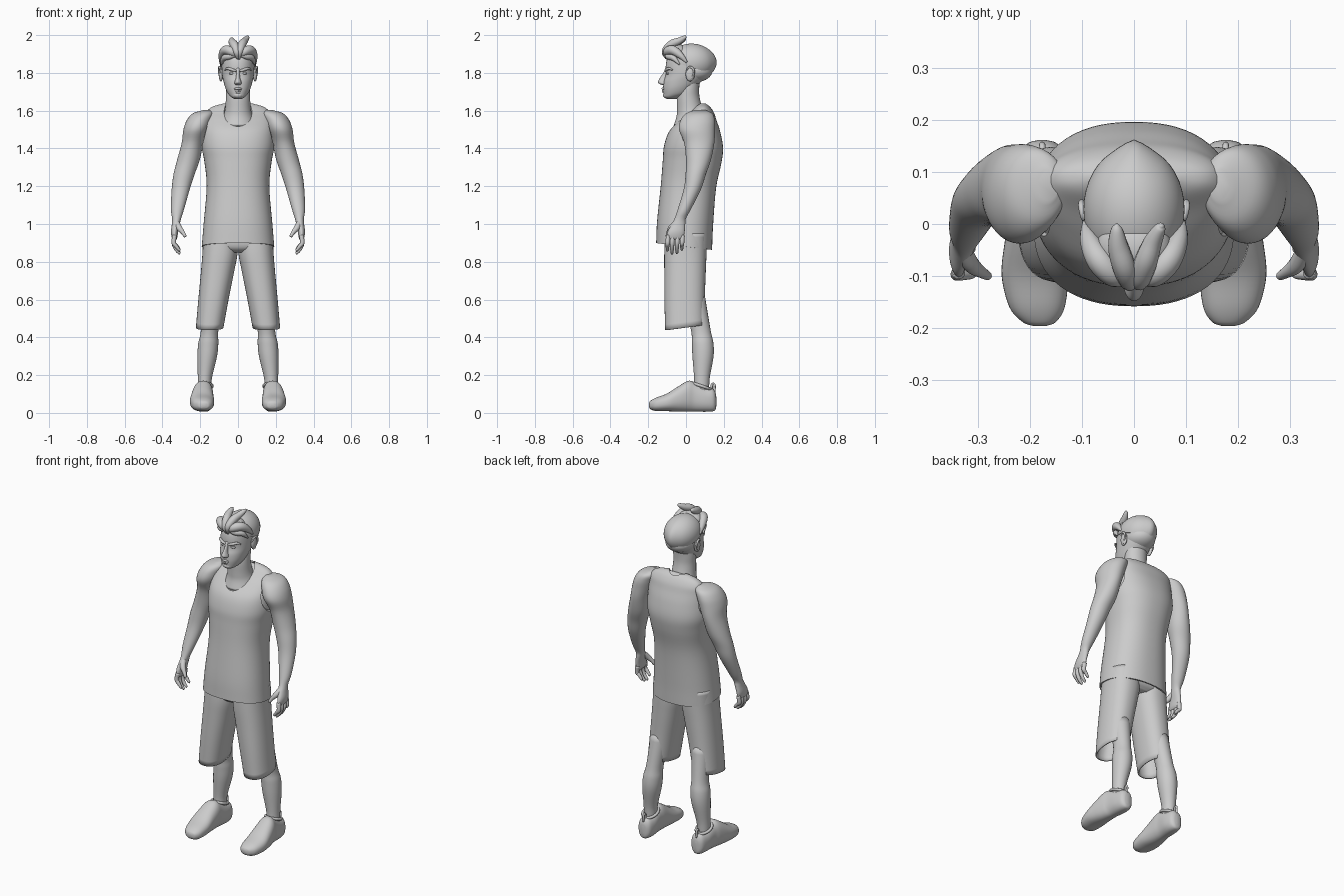
import bpy, bmesh, math
from mathutils import Vector


def spline(rows, k=5):
    """Catmull-Rom interpolation of rows of numbers."""
    p = [Vector(r) for r in rows]
    p = [2 * p[0] - p[1]] + p + [2 * p[-1] - p[-2]]
    out = []
    for i in range(1, len(p) - 2):
        a, b, c, d = p[i - 1:i + 3]
        for j in range(k):
            t = j / k
            out.append(.5 * (2 * b + (c - a) * t + (2 * a - 5 * b + 4 * c - d) * t * t
                             + (3 * b - a - 3 * c + d) * t ** 3))
    return out + [p[-2]]


def finish(name, bm, mirror=False):
    bmesh.ops.recalc_face_normals(bm, faces=bm.faces[:])
    for f in bm.faces:
        f.smooth = True
    me = bpy.data.meshes.new(name)
    bm.to_mesh(me)
    bm.free()
    ob = bpy.data.objects.new(name, me)
    bpy.context.collection.objects.link(ob)
    if mirror:
        m = ob.modifiers.new("mirror", 'MIRROR')
        m.use_clip = m.use_mirror_merge = False
    return ob


def skin(name, rings, mirror=False, caps=(1, 1)):
    bm = bmesh.new()
    vs = [[bm.verts.new(v) for v in r] for r in rings]
    n = len(vs[0])
    for a, b in zip(vs, vs[1:]):
        for i in range(n):
            j = (i + 1) % n
            bm.faces.new((a[i], a[j], b[j], b[i]))
    for on, r in zip(caps, (vs[0], vs[-1])):
        if on:
            bm.faces.new(r)
    return finish(name, bm, mirror)


def loft(name, rows, axis='Z', p=2.0, n=40, mirror=False, caps=(1, 1), slant=0.0):
    """rows: (t, centre u, centre v, radius u, radius v) along the axis."""
    rings, rows = [], spline(rows)
    t0, t1 = rows[0][0], rows[-1][0]
    for t, cu, cv, ru, rv in rows:
        ring = []
        for i in range(n):
            c, s = math.cos(math.tau * i / n), math.sin(math.tau * i / n)
            u = cu + ru * math.copysign(abs(c) ** (2 / p), c)
            v = cv + rv * math.copysign(abs(s) ** (2 / p), s)
            h = t + slant * v * (t1 - t) / (t1 - t0)
            ring.append((u, v, h) if axis == 'Z' else (u, h, v))
        rings.append(ring)
    return skin(name, rings, mirror, caps)


def tube(name, rows, mirror=False, flat=1.0, n=14):
    """rows: (x, y, z, radius) along a free path."""
    rows, rings = spline(rows), []
    for i, r in enumerate(rows):
        d = (rows[min(i + 1, len(rows) - 1)].xyz - rows[max(i - 1, 0)].xyz).normalized()
        a = d.cross(Vector((1, .2, .1))).normalized()
        b = d.cross(a)
        rings.append([r.xyz + r.w * (a * math.cos(math.tau * k / n) * flat
                                     + b * math.sin(math.tau * k / n)) for k in range(n)])
    return skin(name, rings, mirror)


def ball(name, c, r, mirror=False, cut=None):
    bm = bmesh.new()
    bmesh.ops.create_uvsphere(bm, u_segments=40, v_segments=28, radius=1)
    for v in bm.verts:
        v.co = Vector([c[i] + v.co[i] * r[i] for i in range(3)])
    if cut:
        g = bm.verts[:] + bm.edges[:] + bm.faces[:]
        bmesh.ops.bisect_plane(bm, geom=g, plane_co=cut[0], plane_no=cut[1], clear_inner=True)
        bmesh.ops.holes_fill(bm, edges=[e for e in bm.edges if e.is_boundary])
    return finish(name, bm, mirror)


def solidify(ob, t):
    m = ob.modifiers.new("thickness", 'SOLIDIFY')
    m.thickness, m.offset = t, -1


# Tank top: lofted shell with neck and arm openings
torso = [(.88, 0, -.01, .192, .148), (1.0, 0, -.005, .182, .148), (1.2, 0, .013, .166, .146),
         (1.33, 0, .032, .178, .155), (1.41, 0, .04, .192, .156), (1.49, 0, .047, .19, .135),
         (1.55, 0, .065, .183, .097), (1.59, 0, .082, .17, .066), (1.62, 0, .088, .138, .04),
         (1.637, 0, .088, .08, .018)]
shirt = loft("tank_top", torso, p=2.3, n=64, caps=(0, 1), slant=-.12)
solidify(shirt, .008)
cutters = [ball("neck_cutter", (0, -.1, 1.63), (.097, .22, .115))]
for s in (1, -1):
    cutters.append(ball("arm_cutter", (s * .27, .05, 1.5), (.13, .115, .12)))
for c in cutters:
    m = shirt.modifiers.new("opening", 'BOOLEAN')
    m.object, m.operation, m.solver = c, 'DIFFERENCE', 'EXACT'
    c.hide_render = True
    bpy.context.view_layer.update()
bpy.context.view_layer.objects.active = shirt
for m in list(shirt.modifiers):
    bpy.ops.object.modifier_apply(modifier=m.name)
for c in cutters:
    bpy.data.objects.remove(c)
shirt.select_set(True)
bpy.ops.object.shade_smooth_by_angle(angle=math.radians(40))

# Body under the shirt and neck
loft("chest", [(z - .006, x, y, a - .011, b - .011) for z, x, y, a, b in torso[2:]], p=2.3, n=64)
loft("neck", [(1.52, 0, .03, .1, .095), (1.57, 0, .03, .079, .08), (1.61, 0, .02, .068, .068),
              (1.67, 0, .012, .064, .06), (1.72, 0, .015, .064, .055), (1.78, 0, .02, .06, .055)])

# Arms, hands and fingers
loft("arm", [(1.603, .165, .075, .02, .03), (1.585, .185, .07, .055, .07), (1.55, .205, .062, .066, .09),
             (1.5, .222, .058, .067, .095), (1.43, .24, .07, .058, .08), (1.34, .262, .066, .06, .066),
             (1.265, .285, .052, .056, .054), (1.185, .303, .034, .048, .046),
             (1.08, .32, -.008, .035, .035), (1.03, .325, -.03, .024, .03), (1.0, .329, -.04, .021, .036),
             (.96, .336, -.052, .019, .045), (.93, .336, -.057, .015, .045), (.915, .335, -.057, .008, .04)],
     mirror=True)
for y, tip in ((-.018, .862), (-.044, .845), (-.07, .842), (-.094, .858)):
    tube("finger", [(.336, y, .94, .012), (.34, y - .003, .9, .012), (.328, y - .004, tip + .025, .01),
                    (.31, y - .004, tip + .003, .007), (.306, y - .004, tip, .002)], True)
tube("thumb", [(.326, -.05, 1.01, .015), (.312, -.078, .98, .016), (.292, -.093, .955, .011),
               (.28, -.1, .935, .008), (.278, -.101, .931, .002)], True)

# Shorts: two legs and a seat
shorts = loft("shorts_leg", [(.452, .15, -.005, .073, .105), (.6, .13, -.007, .08, .107),
                             (.75, .108, -.005, .088, .11), (.85, .095, -.003, .093, .112),
                             (.95, .094, 0, .09, .11)], p=2.3, mirror=True, caps=(0, 1), slant=.13)
solidify(shorts, .008)
loft("shorts_seat", [(.85, 0, 0, .1, .08), (.875, 0, 0, .178, .105), (.92, 0, 0, .183, .112),
                     (1.0, 0, 0, .165, .11)], p=2.5)

# Lower legs
loft("lower_leg", [(.62, .135, .04, .055, .06), (.44, .15, .078, .046, .052), (.37, .157, .088, .053, .057),
                   (.3, .163, .09, .052, .056), (.2, .174, .085, .039, .043), (.15, .177, .083, .036, .04),
                   (.07, .178, .08, .036, .04)], mirror=True)

# Shoes with collar and heel loop
loft("shoe", [(-.196, .181, .042, .012, .01), (-.188, .182, .042, .032, .022), (-.16, .186, .045, .053, .035),
              (-.1, .19, .056, .064, .047), (-.04, .189, .074, .06, .067), (.01, .185, .088, .054, .081),
              (.045, .181, .085, .048, .078), (.1, .177, .071, .047, .065), (.14, .176, .068, .04, .06),
              (.156, .176, .062, .026, .045), (.161, .176, .06, .008, .02)], 'Y', 2.35, mirror=True)
tube("shoe_collar", [(.178 + .041 * math.sin(a), .083 - .047 * math.cos(a), .142 + .016 * math.cos(a), .008)
                     for a in [math.tau * i / 12 for i in range(13)]], True)
tube("heel_loop", [(.176, .138, .12, .006), (.176, .136, .148, .006), (.176, .146, .154, .006),
                   (.176, .152, .142, .006), (.176, .15, .11, .006)], True)

# Head
loft("head", [(1.662, 0, -.075, .018, .025), (1.672, 0, -.073, .036, .043), (1.69, 0, -.052, .053, .067),
              (1.72, 0, -.037, .067, .084), (1.755, 0, -.018, .077, .1), (1.79, 0, .0, .084, .108),
              (1.84, 0, .012, .087, .119), (1.88, 0, .018, .085, .115), (1.915, 0, .02, .068, .09),
              (1.935, 0, .02, .035, .045)], p=2.15, n=48)
loft("nose", [(1.735, 0, -.116, .009, .01), (1.742, 0, -.118, .019, .022), (1.752, 0, -.12, .018, .028),
              (1.775, 0, -.114, .011, .023), (1.8, 0, -.106, .009, .014), (1.825, 0, -.1, .012, .008)], n=20)
tube("brow", [(.008, -.106, 1.81, .005), (.03, -.105, 1.816, .008), (.055, -.09, 1.823, .007),
              (.07, -.072, 1.815, .003)], True)
ball("eye", (.034, -.095, 1.797), (.014, .011, .007), True)
tube("upper_lip", [(-.027, -.107, 1.711, .002), (-.01, -.121, 1.716, .006), (.01, -.121, 1.716, .006),
                   (.027, -.107, 1.711, .002)])
tube("lower_lip", [(-.024, -.108, 1.708, .002), (0, -.121, 1.703, .0075), (.024, -.108, 1.708, .002)])
ball("chin", (0, -.102, 1.682), (.026, .02, .017))
ball("ear", (.09, .022, 1.793), (.012, .024, .038), True)
tube("ear_rim", [(.09, .002, 1.8, .004), (.097, .012, 1.828, .005), (.101, .034, 1.826, .006),
                 (.1, .042, 1.8, .005), (.093, .024, 1.76, .004)], True)

# Hair: sloped cap, pointed at the back, with swept front locks
cap = ball("hair_cap", (0, .028, 1.855), (.097, .122, .1), cut=((0, -.1, 1.868), (0, .3, 1)))
for v in cap.data.vertices:
    v.co.y += .012 * max(0, 1 - abs(v.co.x) / .04) * max(0, v.co.y / .15) ** 3
cap.select_set(True)
bpy.context.view_layer.objects.active = cap
bpy.ops.object.shade_smooth_by_angle(angle=math.radians(45))
ball("hair_nape", (0, .045, 1.81), (.083, .094, .06))
tube("side_lock", [(.01, -.098, 1.885, .008), (.035, -.1, 1.912, .022), (.066, -.07, 1.92, .025),
                   (.086, -.03, 1.893, .018), (.094, .005, 1.855, .005)], True)
tube("lower_lock", [(.005, -.1, 1.9, .008), (.04, -.096, 1.888, .015), (.074, -.066, 1.878, .015),
                    (.09, -.035, 1.845, .004)], True)
tube("left_tuft", [(-.002, -.103, 1.875, .006), (-.008, -.112, 1.91, .017), (-.018, -.085, 1.945, .022),
                   (-.03, -.045, 1.962, .02), (-.033, -.012, 1.977, .012), (-.033, 0, 1.982, .003)])
tube("right_tuft", [(.004, -.1, 1.872, .006), (.01, -.11, 1.915, .018), (.022, -.075, 1.952, .022),
                    (.036, -.035, 1.97, .018), (.05, -.008, 1.988, .011), (.054, -.002, 1.996, .003)])
ball("crown_volume", (0, -.045, 1.905), (.072, .06, .047))
